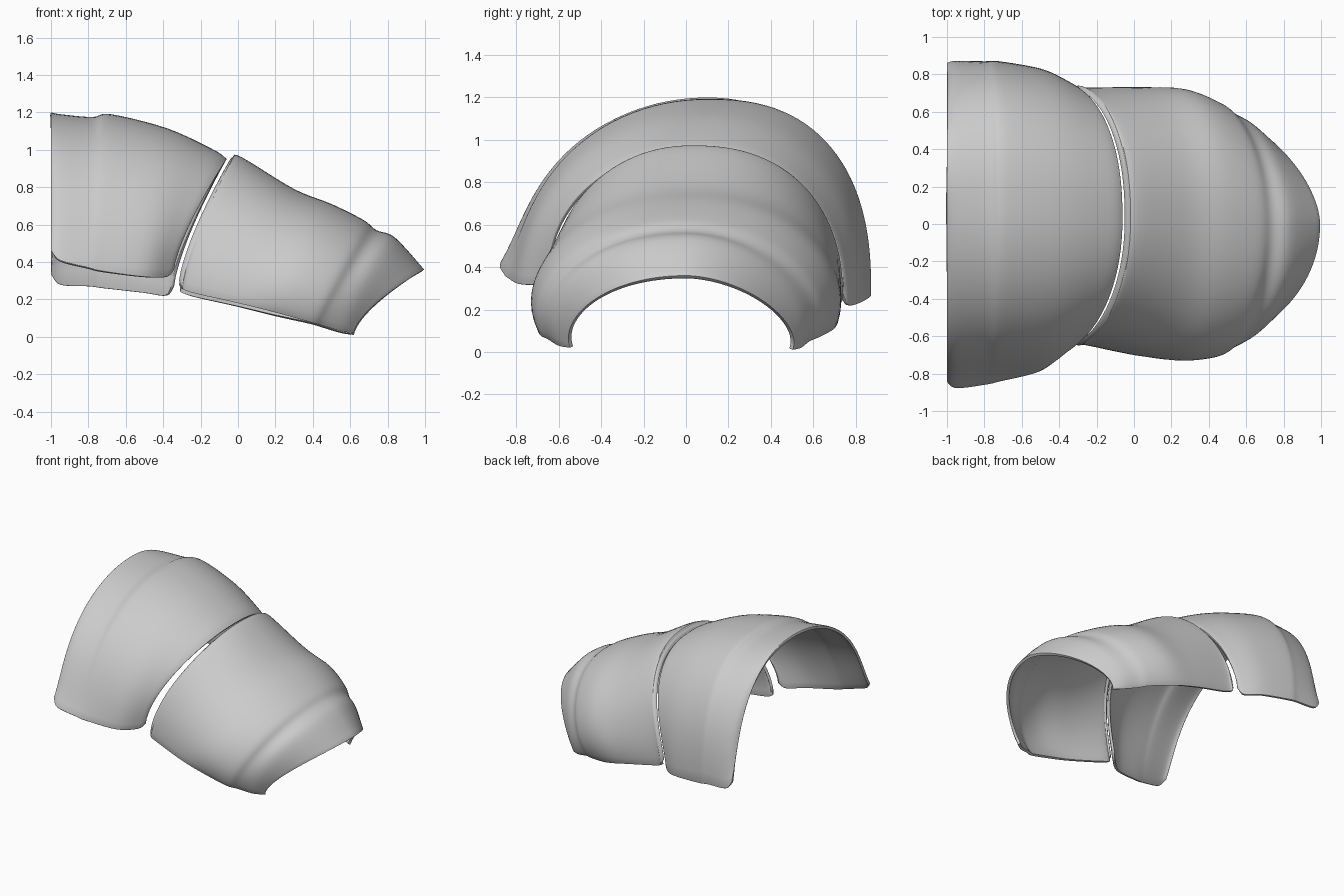
import bpy, bmesh, math

cube = bpy.data.objects.get("Cube")
if cube:
    bpy.data.objects.remove(cube, do_unlink=True)

grey = bpy.data.materials.new("plain_grey")
grey.use_nodes = True
grey.diffuse_color = (0.6, 0.6, 0.6, 1)
grey.node_tree.nodes["Principled BSDF"].inputs["Base Color"].default_value = (0.6, 0.6, 0.6, 1)

ARC = 56     # divisions across each arch
STEPS = 5    # divisions between stations


def spline(a, b, c, d, t):
    """Catmull-Rom blend of four stations."""
    return [q + 0.5 * t * (r - p + t * (2*p - 5*q + 4*r - s + t * (3*(q - r) + s - p)))
            for p, q, r, s in zip(a, b, c, d)]


def arch(station):
    """Leaning arch; each foot has its own place, roundness and flare."""
    top_x, top_z, top_y, foot_x, lean = station[:5]
    points = []
    for i in range(ARC + 1):
        angle = math.pi * (i / ARC - 0.5)
        y_end, z_end, power, flare = station[5:9] if angle < 0 else station[9:]
        side = abs(math.sin(angle)) ** (2 / power)
        rise = max(0, math.cos(angle)) ** (2 / power)
        points.append((foot_x + (top_x - foot_x) * rise ** lean,
                       top_y + (y_end - top_y) * (side + flare * (1 - rise) ** 5),
                       z_end + (top_z - z_end) * rise))
    return points


def plate(name, stations):
    """Loft arches along the stations and thicken them into a shell."""
    rings = []
    padded = [stations[0]] + stations + [stations[-1]]
    for k in range(len(stations) - 1):
        for j in range(STEPS):
            rings.append(arch(spline(*padded[k:k + 4], j / STEPS)))
    rings.append(arch(stations[-1]))
    bm = bmesh.new()
    grid = [[bm.verts.new(p) for p in ring] for ring in rings]
    for r, s in zip(grid, grid[1:]):
        for i in range(ARC):
            bm.faces.new((r[i], s[i], s[i + 1], r[i + 1]))
    mesh = bpy.data.meshes.new(name)
    bm.to_mesh(mesh)
    bm.free()
    mesh.materials.append(grey)
    obj = bpy.data.objects.new(name, mesh)
    bpy.context.collection.objects.link(obj)
    shell = obj.modifiers.new("shell", 'SOLIDIFY')
    shell.thickness = 0.02
    shell.offset = -1
    rim = obj.modifiers.new("soft_rim", 'BEVEL')
    rim.width = 0.006
    rim.segments = 2
    rim.limit_method = 'ANGLE'
    rim.angle_limit = math.radians(60)
    bpy.ops.object.select_all(action='DESELECT')
    obj.select_set(True)
    bpy.context.view_layer.objects.active = obj
    bpy.ops.object.shade_smooth_by_angle(angle=math.radians(35))


# top x, z, y; foot x; lean; then y, z, roundness, flare for the front and back feet
plate("upper_plate", [
    (-1.0, 1.2, .1, -1.0, 1, -.76, .46, 2, .1, .8, .34, 2.2, .09),
    (-.95, 1.19, .1, -.95, 1, -.79, .41, 2.05, .1, .85, .28, 2.3, .03),
    (-.78, 1.175, .1, -.8, 1, -.79, .37, 2.05, .08, .87, .27, 2.45, 0),
    (-.68, 1.19, .1, -.72, 1, -.79, .35, 2.05, .06, .87, .26, 2.45, 0),
    (-.38, 1.115, .06, -.5, 1.15, -.77, .32, 2.05, .02, .83, .235, 2.35, 0),
    (-.13, 1.0, .04, -.38, 1.3, -.69, .32, 2.1, 0, .77, .22, 2.3, 0),
    (-.06, .95, .03, -.34, 1.35, -.65, .36, 2.1, 0, .74, .27, 2.3, 0),
])
plate("lower_plate", [
    (-.05, .935, .03, -.315, 1.35, -.63, .30, 2.1, 0, .72, .28, 2.3, 0),
    (-.03, .96, .03, -.3, 1.35, -.65, .27, 2.1, 0, .74, .25, 2.3, 0),
    (.02, .96, .03, -.26, 1.3, -.66, .24, 2.1, -.02, .74, .22, 2.3, -.02),
    (.3, .79, .02, 0, 1.1, -.72, .18, 2.15, -.03, .75, .16, 2.2, -.04),
    (.5, .71, .02, .2, 1, -.76, .13, 2.15, -.07, .75, .11, 2.15, -.07),
    (.67, .625, 0, .38, 1.1, -.74, .08, 2.15, -.07, .69, .07, 2.05, -.09),
    (.74, .57, 0, .45, 1.1, -.7, .06, 2.1, -.07, .64, .05, 1.95, -.09),
    (.84, .53, 0, .55, 1.2, -.64, .03, 2.2, -.06, .59, .02, 1.85, -.08),
    (.995, .36, 0, .62, 1.5, -.57, .02, 2.05, -.04, .53, .01, 1.75, -.05),
])
